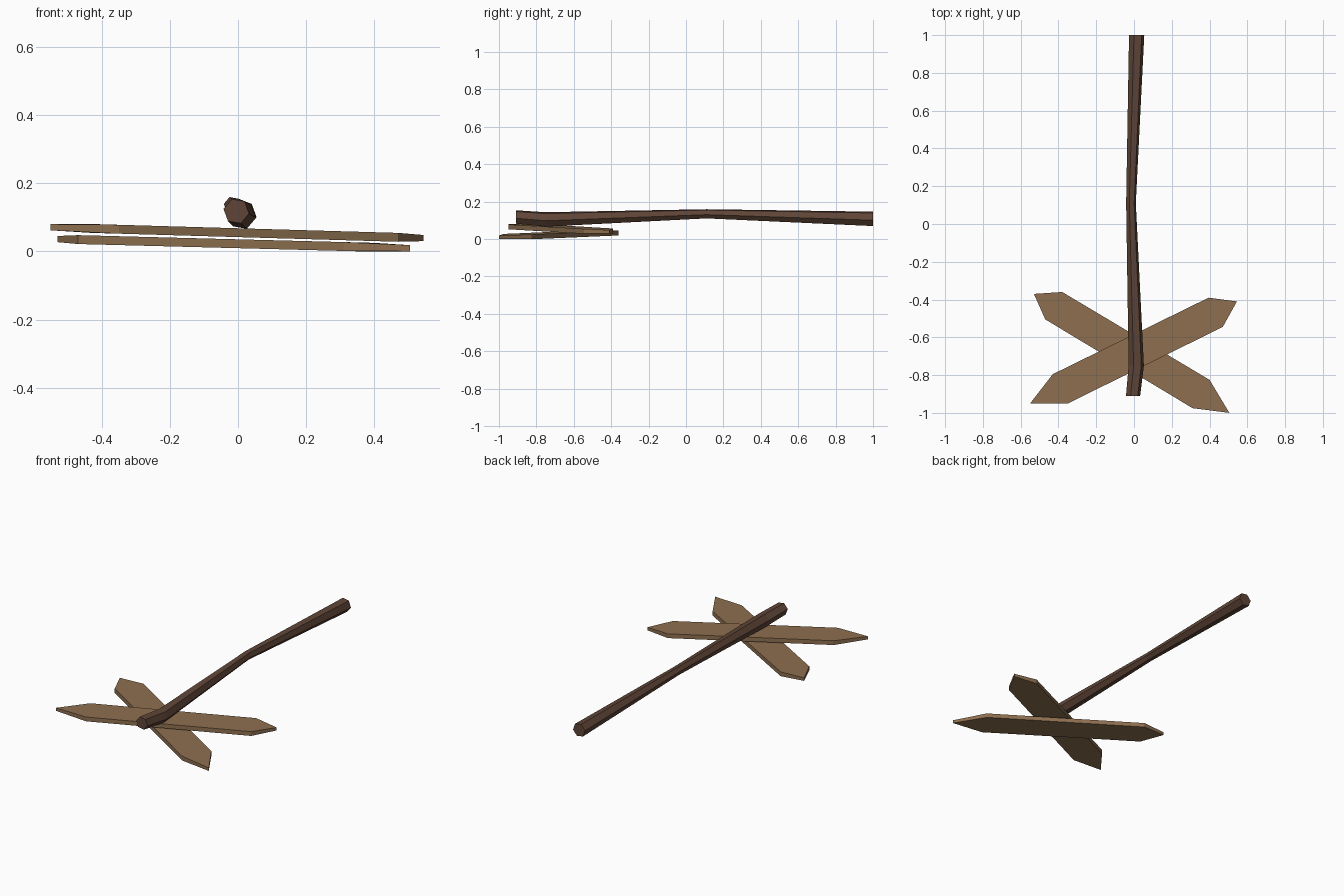
import bpy, bmesh, math

if "Cube" in bpy.data.objects:
    bpy.data.objects.remove(bpy.data.objects["Cube"])


def material(name, rgb):
    m = bpy.data.materials.new(name)
    m.diffuse_color = (*rgb, 1)
    m.use_nodes = True
    m.node_tree.nodes["Principled BSDF"].inputs["Base Color"].default_value = m.diffuse_color
    return m


def make_object(name, bm, mat):
    bmesh.ops.recalc_face_normals(bm, faces=bm.faces)
    me = bpy.data.meshes.new(name)
    bm.to_mesh(me)
    bm.free()
    me.materials.append(mat)
    ob = bpy.data.objects.new(name, me)
    bpy.context.collection.objects.link(ob)
    return ob


def plank(name, outline, height, slope, tips, mat):
    """Extruded outline on a sloping plane, thinner at its pointed tips."""
    bm = bmesh.new()
    rings = []
    for side in (-1, 1):
        ring = []
        for i, (x, y) in enumerate(outline):
            half = 0.009 if i in tips else 0.013
            ring.append(bm.verts.new((x, y, height + slope * x + side * half)))
        rings.append(ring)
    low, high = rings
    n = len(outline)
    bm.faces.new(low[::-1])
    bm.faces.new(high)
    for i in range(n):
        j = (i + 1) % n
        bm.faces.new((low[i], low[j], high[j], high[i]))
    return make_object(name, bm, mat)


def handle(name, path, mat, sides=6, twist=0.0):
    """Faceted rod through (x, y, z, radius) stations along y."""
    bm = bmesh.new()
    rings = []
    for x, y, z, r in path:
        angles = [twist + 2 * math.pi * k / sides for k in range(sides)]
        rings.append([bm.verts.new((x + r * math.cos(a), y, z + r * math.sin(a)))
                      for a in angles])
    for a, b in zip(rings, rings[1:]):
        for i in range(sides):
            j = (i + 1) % sides
            bm.faces.new((a[i], a[j], b[j], b[i]))
    bm.faces.new(rings[0])
    bm.faces.new(rings[-1][::-1])
    return make_object(name, bm, mat)


plank_wood = material("light brown wood", (0.27, 0.16, 0.08))
handle_wood = material("dark brown wood", (0.115, 0.06, 0.038))

# Two crossed pointed planks
plank("upper_plank",
      [(-0.55, -0.95), (-0.35, -0.95), (0.47, -0.545),
       (0.545, -0.41), (0.395, -0.39), (-0.43, -0.795)],
      0.055, -0.029, (0, 3), plank_wood)
plank("lower_plank",
      [(-0.53, -0.37), (-0.47, -0.505), (0.31, -0.975),
       (0.505, -1.0), (0.40, -0.825), (-0.38, -0.36)],
      0.0225, -0.026, (0, 3), plank_wood)

# Slightly crooked stick handle
handle("handle",
       [(-0.005, -0.91, 0.118, 0.038), (0.012, -0.75, 0.105, 0.041),
        (-0.016, 0.11, 0.135, 0.026), (0.014, 1.0, 0.108, 0.041)],
       handle_wood, twist=math.radians(-10))
